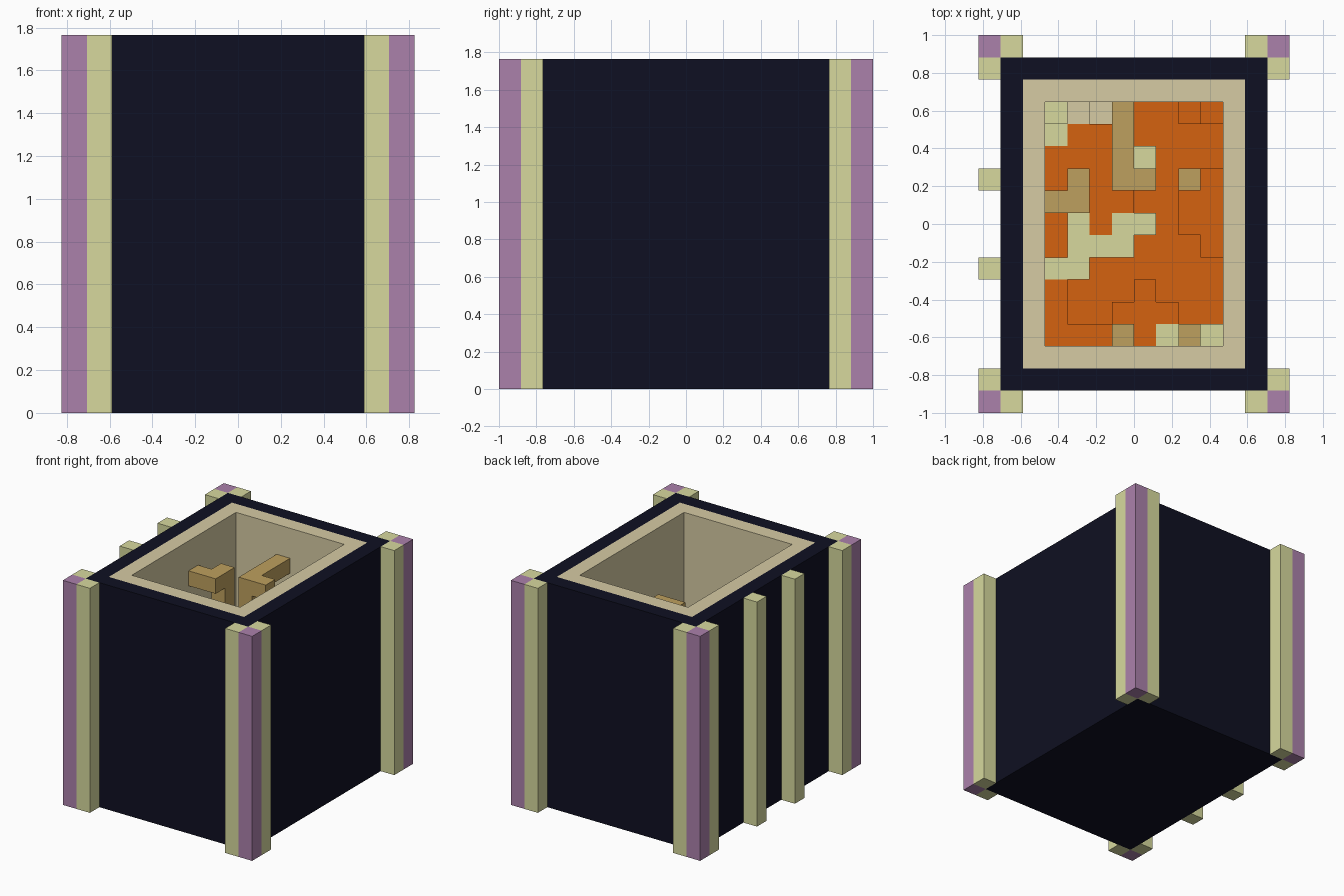
import bpy, bmesh
from mathutils import Vector

old = bpy.data.objects.get("Cube")
if old:
    bpy.data.objects.remove(old, do_unlink=True)

# Everything sits on a grid of 14 x 17 x 15 cells
U = 2 / 17
ORIGIN = Vector((-7 * U, -1, 0))


def material(name, srgb):
    lin = [((c / 255 + 0.055) / 1.055) ** 2.4 for c in srgb] + [1]
    m = bpy.data.materials.new(name)
    m.use_nodes = True
    m.diffuse_color = lin
    bsdf = m.node_tree.nodes["Principled BSDF"]
    bsdf.inputs["Base Color"].default_value = lin
    bsdf.inputs["Roughness"].default_value = 0.9
    return m


dark = material("dark_slate", (15, 16, 34))
tan = material("tan_lining", (214, 203, 164))
olive = material("pale_olive", (215, 217, 158))
purple = material("dusty_purple", (171, 129, 171))
orange = material("burnt_orange", (213, 98, 16))
brown = material("wood_brown", (190, 160, 94))


def add_box(bm, lo, hi):
    """Add a box between two grid corners."""
    for v in bmesh.ops.create_cube(bm, size=1)["verts"]:
        v.co = ORIGIN + U * Vector([h if c > 0 else l for c, l, h in zip(v.co, lo, hi)])


def finish(bm, name, mat):
    mesh = bpy.data.meshes.new(name)
    bm.to_mesh(mesh)
    bm.free()
    mesh.materials.append(mat)
    obj = bpy.data.objects.new(name, mesh)
    bpy.context.collection.objects.link(obj)


def boxes(name, mat, parts):
    bm = bmesh.new()
    for lo, hi in parts:
        add_box(bm, lo, hi)
    finish(bm, name, mat)


def open_tub(name, mat, lo, hi):
    """Box hollowed from above, with walls and floor one cell thick."""
    bm = bmesh.new()
    add_box(bm, lo, hi)
    bm.normal_update()
    top = max(bm.faces, key=lambda f: f.calc_center_median().z)
    bmesh.ops.inset_region(bm, faces=[top], thickness=U, use_even_offset=True)
    floor = bmesh.ops.extrude_discrete_faces(bm, faces=[top])["faces"][0]
    for v in floor.verts:
        v.co.z = U * (lo[2] + 1)
    finish(bm, name, mat)


# Nested walls
open_tub("outer_shell", dark, (1, 1, 0), (13, 16, 15))
open_tub("inner_lining", tan, (2, 2, 1), (12, 15, 15))

# Corner posts: a purple edge flanked by two olive strips
for side, x, xi in (("right", 0, 1), ("left", 13, 12)):
    for end, y, yi in (("front", 0, 1), ("back", 16, 15)):
        boxes(f"{end}_{side}_post_edge", purple, [((x, y, 0), (x + 1, y + 1, 15))])
        boxes(f"{end}_{side}_post_strips", olive,
              [((a, b, 0), (a + 1, b + 1, 15)) for a, b in ((xi, y), (x, yi))])

# Two ribs on the right side
for name, y in (("front_rib", 6), ("back_rib", 10)):
    boxes(name, olive, [((0, y, 0), (1, y + 1, 15))])

# Contents by cell, back row first; capitals stand one cell taller
PLAN = """GTtboorh
grrboooo
rrrbgooo
rbrbbobr
bbrroorr
ogrggorr
ogggooor
ggoooooo
rooorooo
roorrroo
rrrbrgbg""".split()
KINDS = {"o": ("embers", orange, 4), "r": ("raised_embers", orange, 5),
         "h": ("high_embers", orange, 6), "b": ("brown_base", brown, 4),
         "g": ("olive_chunks", olive, 5), "G": ("tall_olive_chunk", olive, 6),
         "t": ("tan_block", tan, 4), "T": ("tall_tan_block", tan, 5)}
for key, (name, mat, height) in KINDS.items():
    boxes(name, mat, [((3 + c, 13 - r, 2), (4 + c, 14 - r, height))
                      for r, row in enumerate(PLAN)
                      for c, cell in enumerate(row) if cell == key])

# Bent wooden beams standing on single legs
boxes("large_beam", brown, [((6, 10, 12), (7, 14, 13)), ((7, 10, 12), (8, 11, 13)),
                            ((6, 10, 4), (7, 11, 12))])
boxes("small_beam", brown, [((3, 9, 12), (5, 10, 13)), ((4, 10, 12), (5, 11, 13)),
                            ((4, 10, 4), (5, 11, 12))])
# Short wooden stubs
boxes("stubs", brown, [((x, y, 4), (x + 1, y + 1, 6)) for x, y in ((9, 10), (6, 3), (9, 3))])
